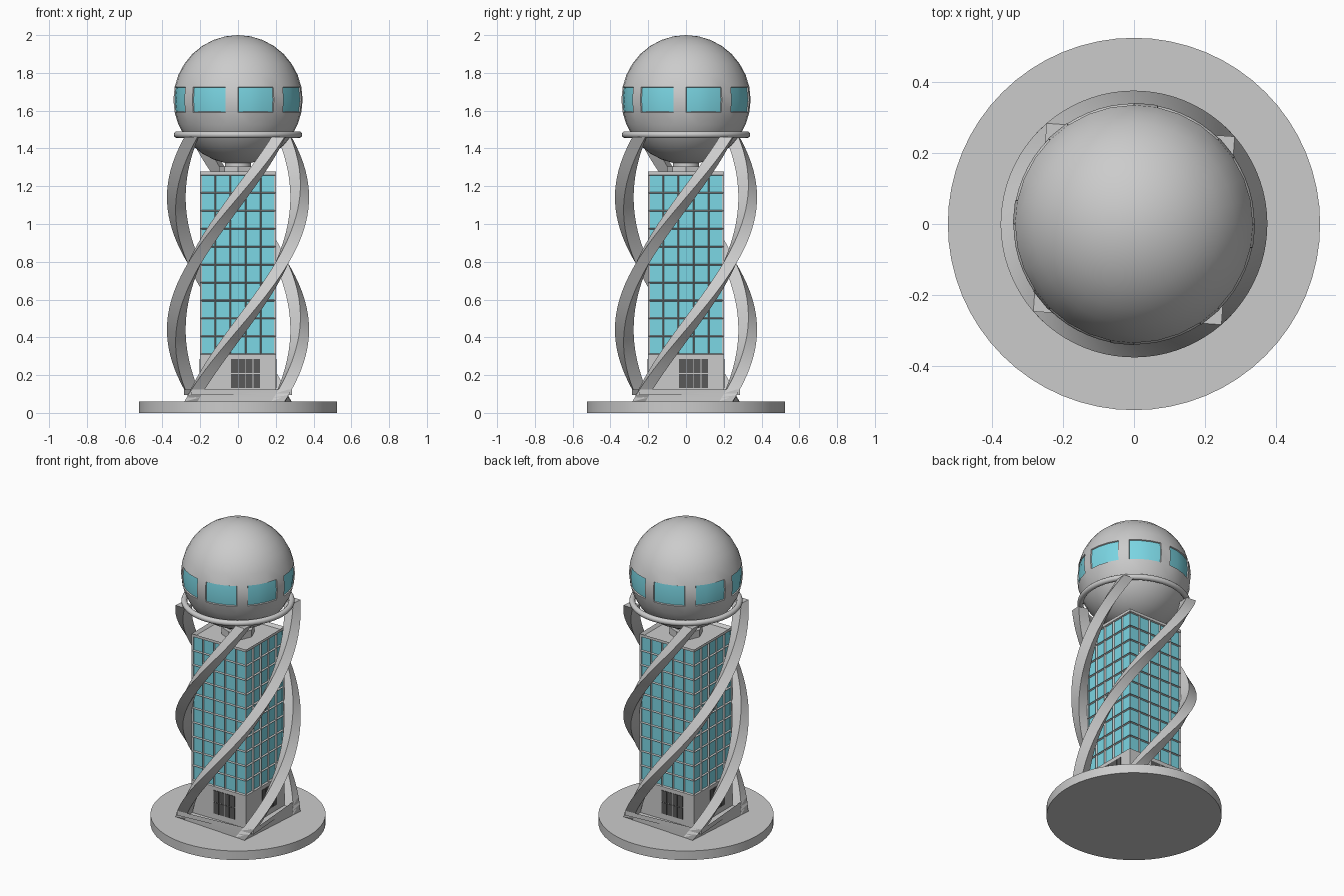
import bpy, bmesh
from math import sin, cos, pi, radians, degrees, atan2, sqrt
from mathutils import Matrix, Vector

if "Cube" in bpy.data.objects:
    bpy.data.objects.remove(bpy.data.objects["Cube"])


def material(name, color):
    m = bpy.data.materials.new(name)
    m.diffuse_color = (*color, 1)
    m.use_nodes = True
    m.node_tree.nodes["Principled BSDF"].inputs["Base Color"].default_value = m.diffuse_color
    return m


grey = material("grey", (0.8, 0.8, 0.8))
glass = material("glass", (0.2, 0.68, 0.78))
dark = material("door_dark", (0.1, 0.1, 0.1))


def finish(bm, name, mats=(), smooth=False):
    bmesh.ops.recalc_face_normals(bm, faces=bm.faces)
    me = bpy.data.meshes.new(name)
    bm.to_mesh(me)
    bm.free()
    for m in mats:
        me.materials.append(m)
    ob = bpy.data.objects.new(name, me)
    bpy.context.collection.objects.link(ob)
    if smooth:
        bpy.ops.object.select_all(action='DESELECT')
        ob.select_set(True)
        bpy.context.view_layer.objects.active = ob
        bpy.ops.object.shade_smooth_by_angle(angle=radians(30))
    return ob


def box(bm, lo, hi, mat=Matrix()):
    lo, hi = Vector(lo), Vector(hi)
    m = mat @ Matrix.Translation((lo + hi) / 2) @ Matrix.Diagonal((*(hi - lo), 1))
    bmesh.ops.create_cube(bm, size=1, matrix=m)


def drum(name, r, z0, z1, seg, smooth=True):
    bm = bmesh.new()
    bmesh.ops.create_cone(bm, cap_ends=True, segments=seg, radius1=r, radius2=r, depth=z1 - z0,
                          matrix=Matrix.Translation((0, 0, (z0 + z1) / 2)))
    return finish(bm, name, smooth=smooth)


def sweep(bm, section, z0, z1, steps, spin=0):
    """Extrude a flat section upward while it turns with the tower's twist."""
    rings = []
    for i in range(steps + 1):
        z = z0 + (z1 - z0) * i / steps
        a = TWIST0 + (z - FOOT) * TWIST_RATE + spin
        rings.append([bm.verts.new((x * cos(a) - y * sin(a), x * sin(a) + y * cos(a), z))
                      for x, y in section])
    n = len(section)
    for a, b in zip(rings, rings[1:]):
        for k in range(n):
            bm.faces.new((a[k], a[(k + 1) % n], b[(k + 1) % n], b[k]))
    bm.faces.new(rings[0][::-1])
    bm.faces.new(rings[-1])
    return rings


FOOT, STRUT_TOP = 0.06, 1.46
TWIST0, TWIST_RATE = radians(-4), pi / (STRUT_TOP - FOOT)

# round base
drum("base_disc", 0.525, 0, 0.06, 64)

# twisted square plinth with a sunken top
h = 0.266
bm = bmesh.new()
sweep(bm, [(-h, -h), (h, -h), (h, h), (-h, h)], FOOT, 0.125, 3)
bm.faces.ensure_lookup_table()
top = bm.faces[-1]
bmesh.ops.inset_region(bm, faces=[top], thickness=0.035)
bmesh.ops.translate(bm, verts=top.verts, vec=(0, 0, -0.03))
finish(bm, "plinth")

# four struts, each half a turn around the tower
bm = bmesh.new()
s = h - 0.07
for k in range(4):
    sweep(bm, [(s, s), (h, s), (h, h), (s, h)], FOOT, STRUT_TOP, 40, k * pi / 2)
finish(bm, "twisted_struts", smooth=True)

# tower walls: window grid inset face by face
W, Z0, Z1, COLS, ROWS = 0.2, 0.31, 1.26, 5, 10
bm = bmesh.new()
panes = []
for k in range(4):
    rot = Matrix.Rotation(k * pi / 2, 4, 'Z')
    grid = [[bm.verts.new(rot @ Vector((-W + 2 * W * c / COLS, -W, Z0 + (Z1 - Z0) * r / ROWS)))
             for c in range(COLS + 1)] for r in range(ROWS + 1)]
    for r in range(ROWS):
        for c in range(COLS):
            panes.append(bm.faces.new((grid[r][c], grid[r][c + 1],
                                       grid[r + 1][c + 1], grid[r + 1][c])))
bmesh.ops.remove_doubles(bm, verts=bm.verts, dist=1e-4)
bm.normal_update()
bmesh.ops.inset_individual(bm, faces=panes, thickness=0.006, depth=0)
for f in panes:
    f.material_index = 1
    bmesh.ops.translate(bm, verts=f.verts, vec=f.normal * -0.01)
finish(bm, "window_walls", (grey, glass))

# ground floor
bm = bmesh.new()
box(bm, (-W, -W, 0.07), (W, W, Z0))
finish(bm, "ground_floor")

# doors: eight dark panes on each side
bm = bmesh.new()
for k in range(4):
    rot = Matrix.Rotation(k * pi / 2, 4, 'Z')
    for c in range(4):
        for r in range(2):
            x, z = -0.036 + c * 0.039, 0.132 + r * 0.078
            box(bm, (x, -W - 0.003, z), (x + 0.036, -W + 0.01, z + 0.075), rot)
finish(bm, "doors", (dark,))

# roof with parapet and sunken deck
bm = bmesh.new()
box(bm, (-W, -W, Z1 - 0.001), (W, W, 1.277))
roof = max(bm.faces, key=lambda f: f.calc_center_median().z)
bmesh.ops.inset_region(bm, faces=[roof], thickness=0.035)
bmesh.ops.translate(bm, verts=roof.verts, vec=(0, 0, -0.03))
finish(bm, "roof_parapet")
drum("sphere_mount", 0.1, 1.24, 1.305, 8, False)
drum("sphere_collar", 0.07, 1.30, 1.34, 16)

# sphere with eight recessed windows around the equator
C, R = 1.658, 0.342
bm = bmesh.new()
bmesh.ops.create_uvsphere(bm, u_segments=32, v_segments=16, radius=R)
band = []
for f in bm.faces:
    c = f.calc_center_median()
    if abs(c.z) < R * 0.15 and (degrees(atan2(c.y, c.x)) + 90) % 45 < 33.75:
        band.append(f)
bmesh.ops.inset_region(bm, faces=band, thickness=0.002)
for f in band:
    f.material_index = 1
for v in {v for f in band for v in f.verts}:
    v.co *= 1 - 0.007 / v.co.length
bmesh.ops.translate(bm, verts=bm.verts, vec=(0, 0, C))
finish(bm, "sphere", (grey, glass), smooth=True)

# ring that ties the strut tops together
bpy.ops.mesh.primitive_torus_add(major_radius=0.322, minor_radius=0.018, major_segments=64,
                                 minor_segments=12, location=(0, 0, 1.473))
bpy.context.object.name = "support_ring"
bpy.ops.object.shade_smooth_by_angle(angle=radians(60))
